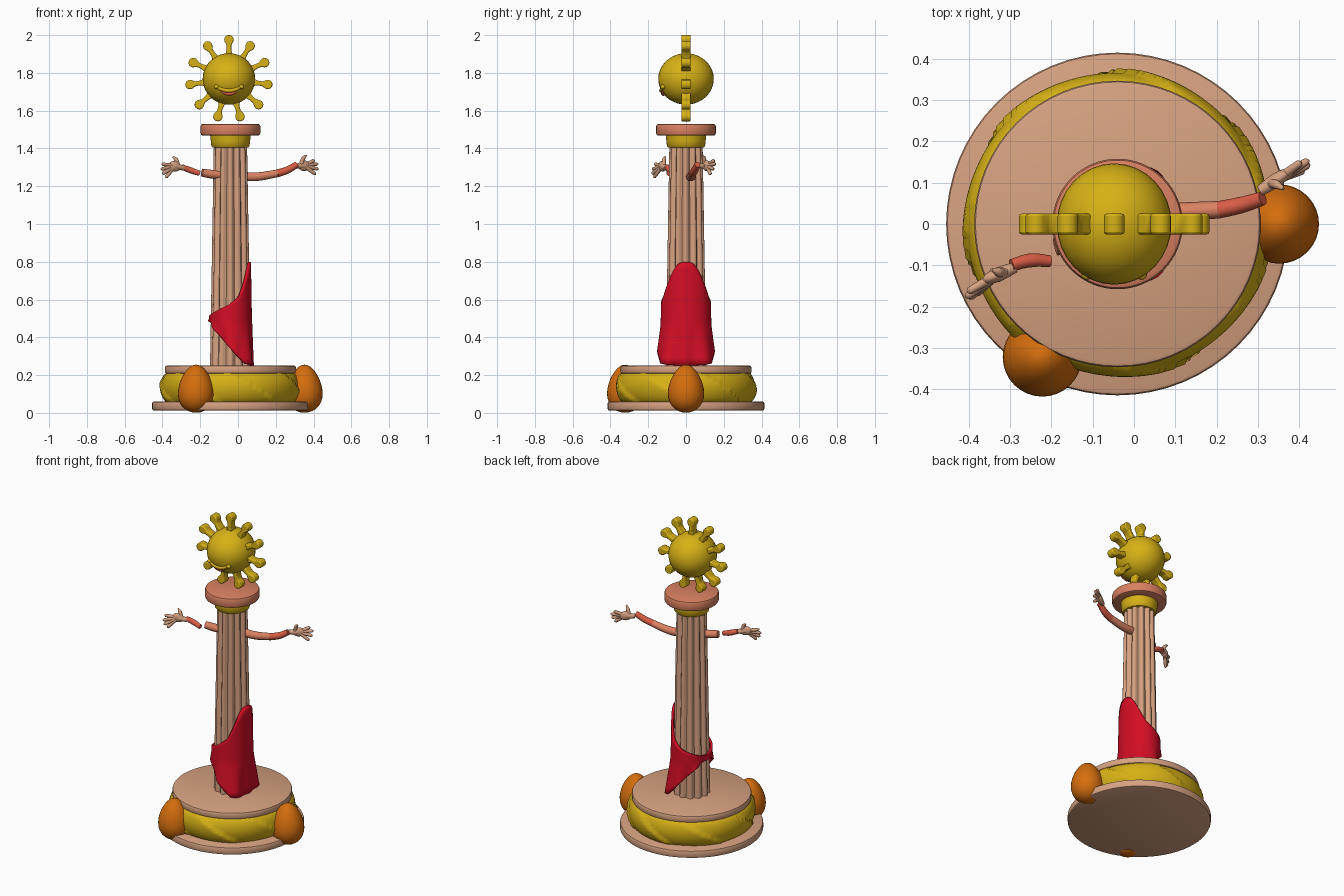
import bpy, bmesh
from math import sin, cos, pi, sqrt
from mathutils import Vector, Matrix

cube = bpy.data.objects.get("Cube")
if cube:
    bpy.data.objects.remove(cube, do_unlink=True)

CX = -0.04  # axis of base and column


def material(name, rgb):
    m = bpy.data.materials.new(name)
    m.use_nodes = True
    m.diffuse_color = (*rgb, 1)
    m.node_tree.nodes["Principled BSDF"].inputs["Base Color"].default_value = (*rgb, 1)
    return m


TAN = material("tan", (0.68, 0.36, 0.22))
SALMON = material("salmon", (0.70, 0.22, 0.12))
CORAL = material("coral", (0.70, 0.11, 0.06))
YELLOW = material("yellow", (0.68, 0.44, 0.008))
ORANGE = material("orange", (0.66, 0.155, 0.004))
RED = material("red", (0.66, 0.004, 0.018))


def smooth(ob, angle=0.7):
    bpy.ops.object.select_all(action='DESELECT')
    ob.select_set(True)
    bpy.context.view_layer.objects.active = ob
    bpy.ops.object.shade_smooth_by_angle(angle=angle)


def finish(name, bm, mat, angle=0.7):
    bmesh.ops.recalc_face_normals(bm, faces=bm.faces)
    me = bpy.data.meshes.new(name)
    bm.to_mesh(me)
    bm.free()
    me.materials.append(mat)
    ob = bpy.data.objects.new(name, me)
    bpy.context.collection.objects.link(ob)
    smooth(ob, angle)
    return ob


def revolve(name, profile, mat, sides=64, warp=None, caps=True, center=(CX, 0)):
    """Turn (radius, height) pairs about a vertical axis; warp bends each point."""
    bm = bmesh.new()
    rings = []
    for r, z in profile:
        ring = []
        for i in range(sides):
            a = 2 * pi * i / sides
            rr, zz = warp(a, r, z) if warp else (r, z)
            ring.append(bm.verts.new((center[0] + rr * cos(a), center[1] + rr * sin(a), zz)))
        rings.append(ring)
    for low, high in zip(rings, rings[1:]):
        for i in range(sides):
            j = (i + 1) % sides
            bm.faces.new((low[i], low[j], high[j], high[i]))
    if caps:
        bm.faces.new(rings[0])
        bm.faces.new(rings[-1])
    return finish(name, bm, mat)


def disc(name, r, z0, z1, mat, b=0.01):
    return revolve(name, [(r - b, z0), (r - b * .3, z0 + b * .3), (r, z0 + b), (r, z1 - b),
                          (r - b * .3, z1 - b * .3), (r - b, z1)], mat)


def ball(name, loc, size, mat, turn=None):
    bm = bmesh.new()
    bmesh.ops.create_uvsphere(bm, u_segments=32, v_segments=20, radius=1)
    rot = turn.to_matrix().to_4x4() if turn else Matrix()
    bm.transform(Matrix.Translation(loc) @ rot @ Matrix.Diagonal((*size, 1)))
    return finish(name, bm, mat, pi)


def tube(name, points, radii, mat):
    cu = bpy.data.curves.new(name, 'CURVE')
    cu.dimensions = '3D'
    cu.bevel_depth = 1
    cu.bevel_resolution = 3
    cu.use_fill_caps = True
    cu.resolution_u = 6
    sp = cu.splines.new('BEZIER')
    sp.bezier_points.add(len(points) - 1)
    for bp, p, r in zip(sp.bezier_points, points, radii):
        bp.co, bp.radius = p, r
        bp.handle_left_type = bp.handle_right_type = 'AUTO'
    cu.materials.append(mat)
    ob = bpy.data.objects.new(name, cu)
    bpy.context.collection.objects.link(ob)
    bpy.ops.object.select_all(action='DESELECT')
    ob.select_set(True)
    bpy.context.view_layer.objects.active = ob
    bpy.ops.object.convert(target='MESH')
    smooth(bpy.context.object, 1)


def ramp(table, x):
    for (x0, y0), (x1, y1) in zip(table, table[1:]):
        if x <= x1:
            return y0 + (y1 - y0) * (x - x0) / (x1 - x0)
    return table[-1][1]


# Base: two plates with a wrapped, bulging cushion between them
disc("base_plate", 0.415, 0.012, 0.06, TAN)
disc("upper_plate", 0.347, 0.207, 0.25, TAN)


def wrap_folds(a, r, z):
    fold = (a * 7 / (2 * pi) + (z - 0.13) * 5 + 0.3) % 1
    return r + 0.012 * (fold ** 2) - 0.006, z


revolve("cushion", [(0.335 + 0.037 * sin(pi * k / 12) ** 0.6, 0.05 + 0.165 * k / 12)
                    for k in range(13)], YELLOW, 168, wrap_folds)

# Egg-shaped feet
for name, pos in (("egg_left", (0.352, 0)), ("egg_front", (-0.222, -0.322))):
    egg = [(0.001 + (0.093 - 0.02 * -cos(pi * k / 16)) * sin(pi * k / 16),
            0.128 - 0.127 * cos(pi * k / 16)) for k in range(17)]
    revolve(name, egg, ORANGE, 32, center=pos)


# Fluted column, collar and capital
def column_radius(z):
    return 0.108 - 0.02 * (z - 0.25) / 1.17


def flutes(a, r, z):
    return r - 0.016 * abs(sin(a * 6)) ** 3, z


revolve("column", [(column_radius(z), z) for z in (0.245, 0.5, 0.8, 1.1, 1.42)],
        TAN, 144, flutes)
revolve("collar", [(0.094, 1.405), (0.101, 1.412), (0.104, 1.44), (0.108, 1.475)], YELLOW)
disc("capital", 0.158, 1.468, 1.53, SALMON, 0.012)

# Drape: high on the left side, sweeping round to a narrow band on the right
UPPER = [(-1, .515), (-.1, .57), (.36, .615), (.6, .68), (.8, .75), (.93, .79), (1, .8)]
LOWER = [(-1, .485), (-.6, .43), (.1, .325), (.5, .262), (1, .25)]


def hang(a, t, _):
    c = cos(a)
    z = ramp(LOWER, c) * (1 - t) + ramp(UPPER, c) * t
    s = sin(a) ** 2
    flare = 0.05 * s * max(0, (0.47 - z) / 0.22) * max(0, c + .3)
    crease = 0.006 * cos(a * 8) * max(0, 1 - 2 * t)
    return column_radius(z) + 0.01 + 0.02 * s + flare + crease, z


drape = revolve("drape", [(k / 14, 0) for k in range(15)], RED, 96, hang, caps=False)
mod = drape.modifiers.new("thickness", 'SOLIDIFY')
mod.thickness = 0.014

# Sun head
HEAD = Vector((-0.048, 0, 1.768))
ball("sun_head", HEAD, (0.139, 0.147, 0.136), YELLOW)

# Rays: flat stems with round tips, spread evenly round the head
for k in range(11):
    bm = bmesh.new()
    outline = [(-0.022, 0.115), (-0.013, 0.155), (-0.012, 0.178)]
    outline += [(-0.025 * cos(t * pi / 8), 0.208 + 0.025 * sin(t * pi / 8)) for t in range(-1, 10)]
    outline += [(-x, z) for x, z in outline[2::-1]]
    face = bm.faces.new([bm.verts.new((x, -0.025, z)) for x, z in outline])
    ext = bmesh.ops.extrude_face_region(bm, geom=[face])
    bmesh.ops.translate(bm, vec=(0, 0.05, 0),
                        verts=[v for v in ext["geom"] if isinstance(v, bmesh.types.BMVert)])
    bm.transform(Matrix.Translation(HEAD) @ Matrix.Rotation(2 * pi * k / 11, 4, 'Y'))
    ray = finish("ray", bm, YELLOW)
    bev = ray.modifiers.new("soft_edge", 'BEVEL')
    bev.width, bev.segments = 0.006, 2


# Smiling mouth on the front of the head
def on_head(dx, dz, lift=0.0):
    y = 0.147 * sqrt(1 - (dx / 0.139) ** 2 - (dz / 0.136) ** 2)
    return HEAD + Vector((dx, -y - lift, dz))


smile = [-0.066, -0.04, 0, 0.04, 0.066]
tube("smile", [on_head(x, -0.062 + 5 * x * x) for x in smile],
     [.007, .010, .011, .010, .007], YELLOW)
tube("lip", [on_head(x * 0.75, -0.078 + 5 * x * x) for x in smile],
     [.003, .009, .012, .009, .003], CORAL)
for s in (-1, 1):
    ball("cheek", on_head(s * 0.066, -0.042), (0.014, 0.014, 0.012), YELLOW)

# Arms
tube("left_upper_arm", [(0, 0.02, 1.255), (0.09, 0.027, 1.25), (0.21, 0.035, 1.268)],
     [.025, .024, .021], SALMON)
tube("left_forearm", [(0.208, 0.035, 1.268), (0.26, 0.046, 1.285), (0.312, 0.062, 1.315)],
     [.021, .02, .017], CORAL)
tube("right_upper_arm", [(-0.08, -0.03, 1.26), (-0.14, -0.043, 1.264), (-0.19, -0.055, 1.272)],
     [.024, .024, .022], SALMON)
tube("right_forearm", [(-0.203, -0.09, 1.268), (-0.25, -0.088, 1.284), (-0.297, -0.1, 1.302)],
     [.014, .017, .015], CORAL)


# Hands: a palm with four fingers and a thumb
def hand(side, wrist, palm, tips, thumb):
    wrist, palm = Vector(wrist), Vector(palm)
    along = palm - wrist
    ball(side + "_palm", palm, (0.035, 0.016, 0.028), TAN, along.to_track_quat('X', 'Z'))
    tube(side + "_wrist", [wrist, wrist + along * .5, palm], [.013, .016, .018], TAN)
    for tip in tips:
        tip = Vector(tip)
        start = palm.lerp(tip, 0.2)
        tube(side + "_finger", [start, start.lerp(tip, .55), start.lerp(tip, .9), tip],
             [.011, .010, .009, .003], TAN)
    bend = palm.lerp(Vector(thumb), 0.6) + Vector((-along.x * .25, 0, .006))
    tube(side + "_thumb", [wrist.lerp(palm, .6), bend, thumb], [.012, .011, .004], TAN)


hand("left", (0.305, 0.08, 1.307), (0.35, 0.11, 1.308),
     [(0.405, 0.15, 1.338), (0.424, 0.155, 1.318), (0.426, 0.145, 1.29), (0.412, 0.13, 1.262)],
     (0.362, 0.085, 1.364))
hand("right", (-0.288, -0.105, 1.296), (-0.335, -0.125, 1.306),
     [(-0.404, -0.165, 1.318), (-0.408, -0.178, 1.29), (-0.4, -0.18, 1.265), (-0.382, -0.17, 1.246)],
     (-0.345, -0.11, 1.356))
